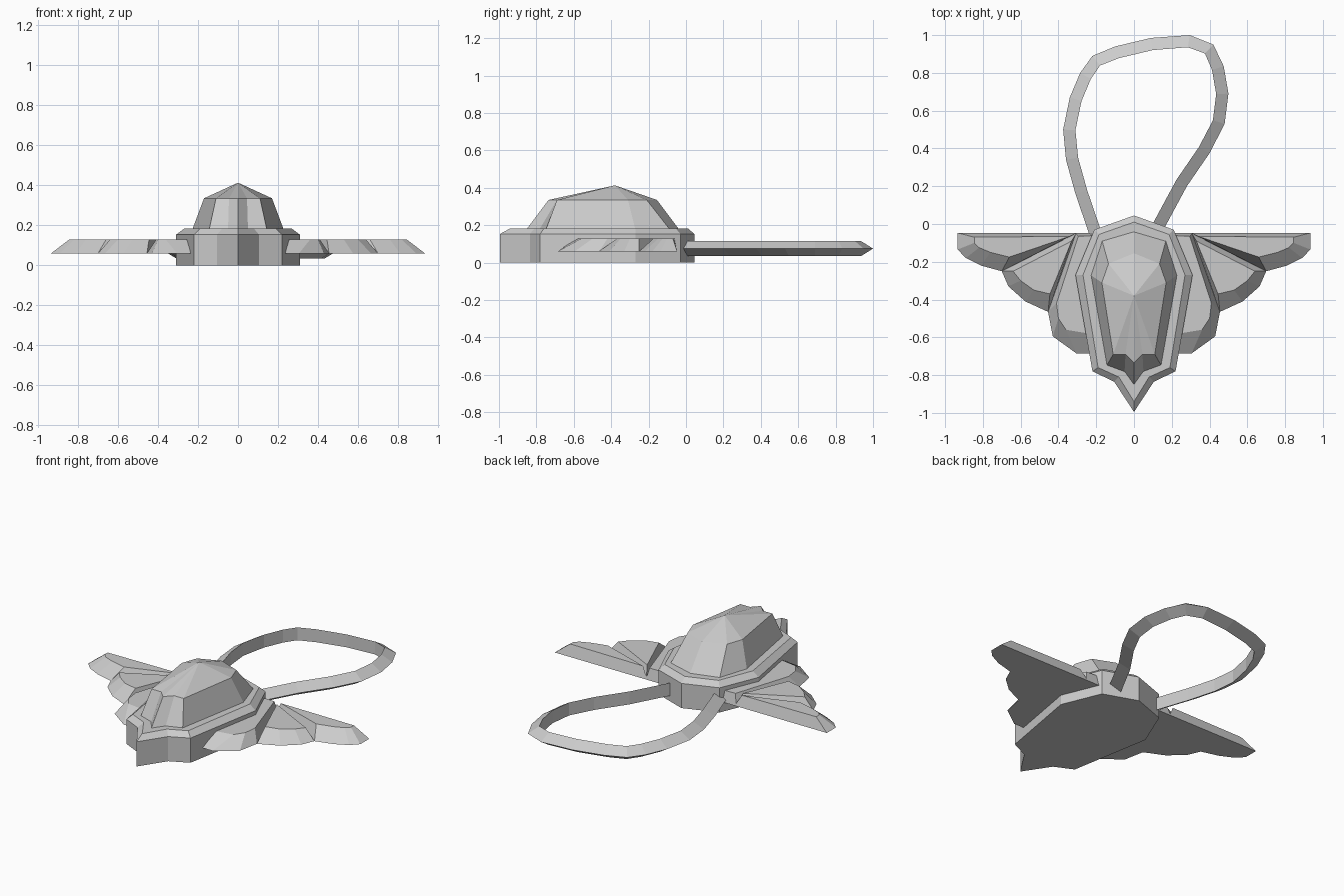
import bpy, bmesh
from mathutils import Vector

if "Cube" in bpy.data.objects:
    bpy.data.objects.remove(bpy.data.objects["Cube"])


def loft(name, rings, apex=None, mirror=False):
    """Skin equal-length rings of 3D points; cap the ends, or close to an apex."""
    bm = bmesh.new()
    vs = [[bm.verts.new(p) for p in ring] for ring in rings]
    n = len(vs[0])
    for a, b in zip(vs, vs[1:]):
        for i in range(n):
            j = (i + 1) % n
            bm.faces.new((a[i], a[j], b[j], b[i]))
    bm.faces.new(vs[0])
    if apex:
        tip = bm.verts.new(apex)
        for i in range(n):
            bm.faces.new((vs[-1][i], vs[-1][(i + 1) % n], tip))
    else:
        bm.faces.new(vs[-1])
    bmesh.ops.recalc_face_normals(bm, faces=bm.faces)
    me = bpy.data.meshes.new(name)
    bm.to_mesh(me)
    bm.free()
    ob = bpy.data.objects.new(name, me)
    bpy.context.collection.objects.link(ob)
    if mirror:
        ob.modifiers.new("Mirror", 'MIRROR').use_mirror_merge = False
    return ob


def at(z, pts):
    return [(x, y, z) for x, y in pts]


def full(half):
    """Half outline (first and last point on the axis) to a symmetric ring."""
    return half + [(-x, y) for x, y in half[-2:0:-1]]


# Body plate with a chamfered rim
outer = full([(0, .045), (.21, -.03), (.31, -.27), (.22, -.78), (.105, -.835), (0, -.995)])
inner = full([(0, .01), (.185, -.055), (.27, -.27), (.19, -.76), (.08, -.81), (0, -.94)])
loft("body_plate", [at(0, outer), at(.153, outer), at(.183, inner)])

# Faceted dome on the body
dome_base = full([(0, -.035), (.17, -.085), (.23, -.27), (.145, -.75), (.05, -.785), (0, -.855)])
dome_top = full([(0, -.155), (.135, -.21), (.17, -.31), (.11, -.69), (.045, -.69), (0, -.735)])
loft("dome", [at(.175, dome_base), at(.335, dome_top)], apex=(0, -.38, .413))

# Three bevelled feathers per wing: lower outline, upper outline
feathers = {
    "outer_feather": (
        [(.3, -.047), (.934, -.047), (.934, -.135), (.89, -.18), (.81, -.22), (.70, -.25)],
        [(.34, -.065), (.845, -.07), (.845, -.1), (.82, -.125), (.76, -.15), (.66, -.175)]),
    "middle_feather": (
        [(.305, -.047), (.70, -.25), (.665, -.33), (.575, -.41), (.455, -.465)],
        [(.33, -.09), (.64, -.25), (.60, -.3), (.53, -.35), (.445, -.37)]),
    "inner_feather": (
        [(.18, -.047), (.31, -.047), (.455, -.465), (.43, -.595), (.305, -.685), (.18, -.685)],
        [(.18, -.06), (.295, -.065), (.41, -.42), (.40, -.5), (.36, -.56), (.18, -.59)]),
}
for name, (low, high) in feathers.items():
    loft(name, [at(.06, low), at(.128, high)], mirror=True)

# Hanging loop: triangular section swept along its outer edge
path = [Vector(p) for p in [
    (-.235, -.06), (-.31, .16), (-.36, .34), (-.375, .5), (-.34, .67), (-.285, .8),
    (-.22, .89), (-.10, .94), (.09, .985), (.295, 1.0), (.42, .95), (.475, .835),
    (.50, .69), (.48, .53), (.40, .375), (.28, .2), (.14, -.06)]]
sections = []
for i, p in enumerate(path):
    t0 = (p - path[max(i - 1, 0)]).normalized()
    t1 = (path[min(i + 1, len(path) - 1)] - p).normalized()
    t = (t0 + t1).normalized()
    q = p + Vector((t.y, -t.x)) * .065
    sections.append([(p.x, p.y, .075), (q.x, q.y, .115), (q.x, q.y, .035)])
loft("hanging_loop", sections)
